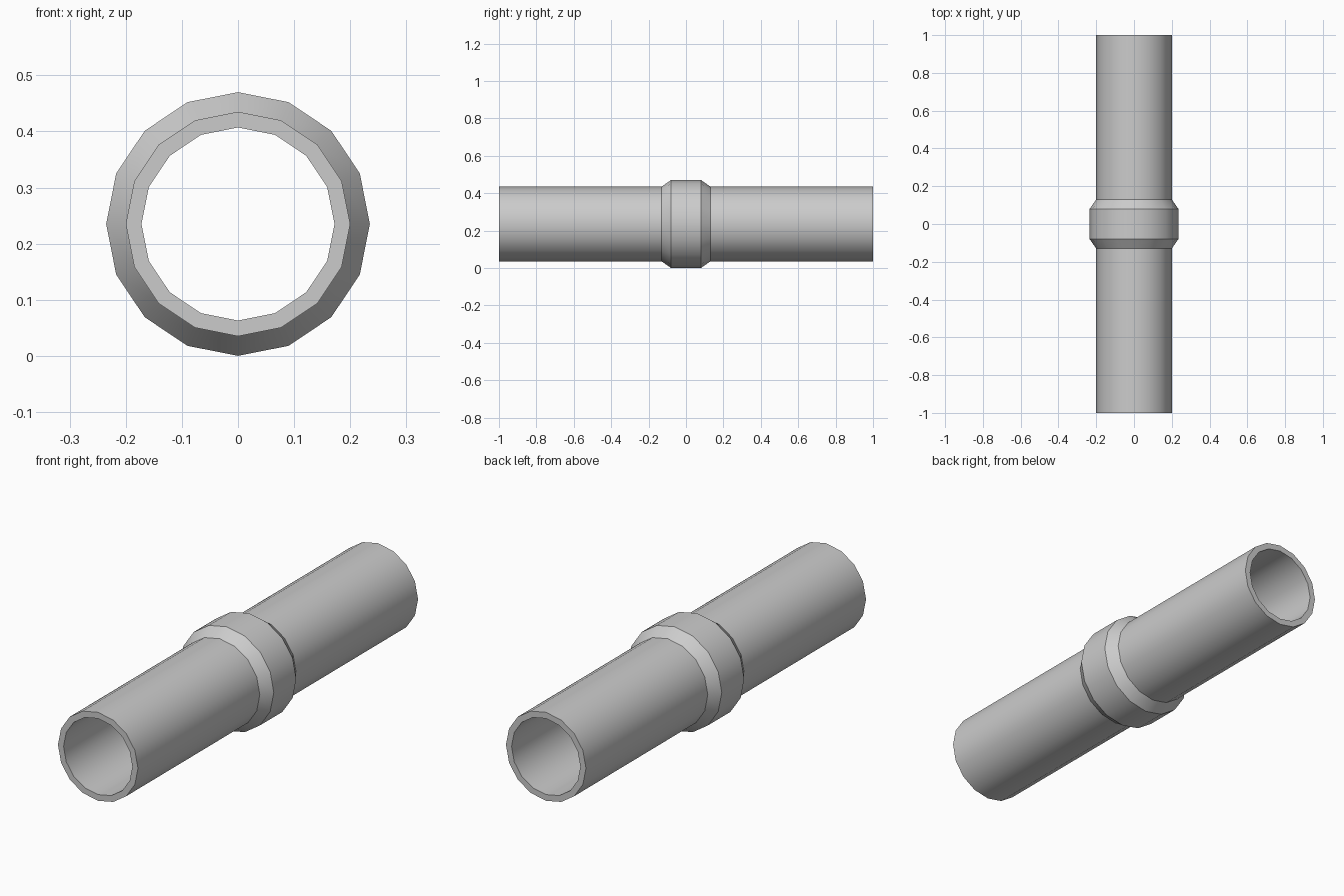
import bpy, bmesh
from math import sin, cos, tau, radians

if "Cube" in bpy.data.objects:
    bpy.data.objects.remove(bpy.data.objects["Cube"])

SIDES = 16
CENTRE_Z = 0.235

# Closed wall section (radius, y): outer skin with bevelled collar, then the bore
profile = [(0.2, -1), (0.2, -0.13), (0.235, -0.08), (0.235, 0.08),
           (0.2, 0.13), (0.2, 1), (0.172, 1), (0.172, -1)]

# Revolve the section around the y axis
bm = bmesh.new()
rings = [[bm.verts.new((r * sin(tau * i / SIDES), y, r * cos(tau * i / SIDES)))
          for i in range(SIDES)] for r, y in profile]
for k, ring in enumerate(rings):
    nxt = rings[(k + 1) % len(rings)]
    for i in range(SIDES):
        j = (i + 1) % SIDES
        bm.faces.new((ring[i], ring[j], nxt[j], nxt[i]))
bmesh.ops.recalc_face_normals(bm, faces=bm.faces)

mesh = bpy.data.meshes.new("collared_pipe")
bm.to_mesh(mesh)
bm.free()
pipe = bpy.data.objects.new("collared_pipe", mesh)
pipe.location.z = CENTRE_Z
bpy.context.collection.objects.link(pipe)

# Smooth around the pipe, sharp at the collar bevels and rims
bpy.context.view_layer.objects.active = pipe
pipe.select_set(True)
bpy.ops.object.shade_smooth_by_angle(angle=radians(30))
